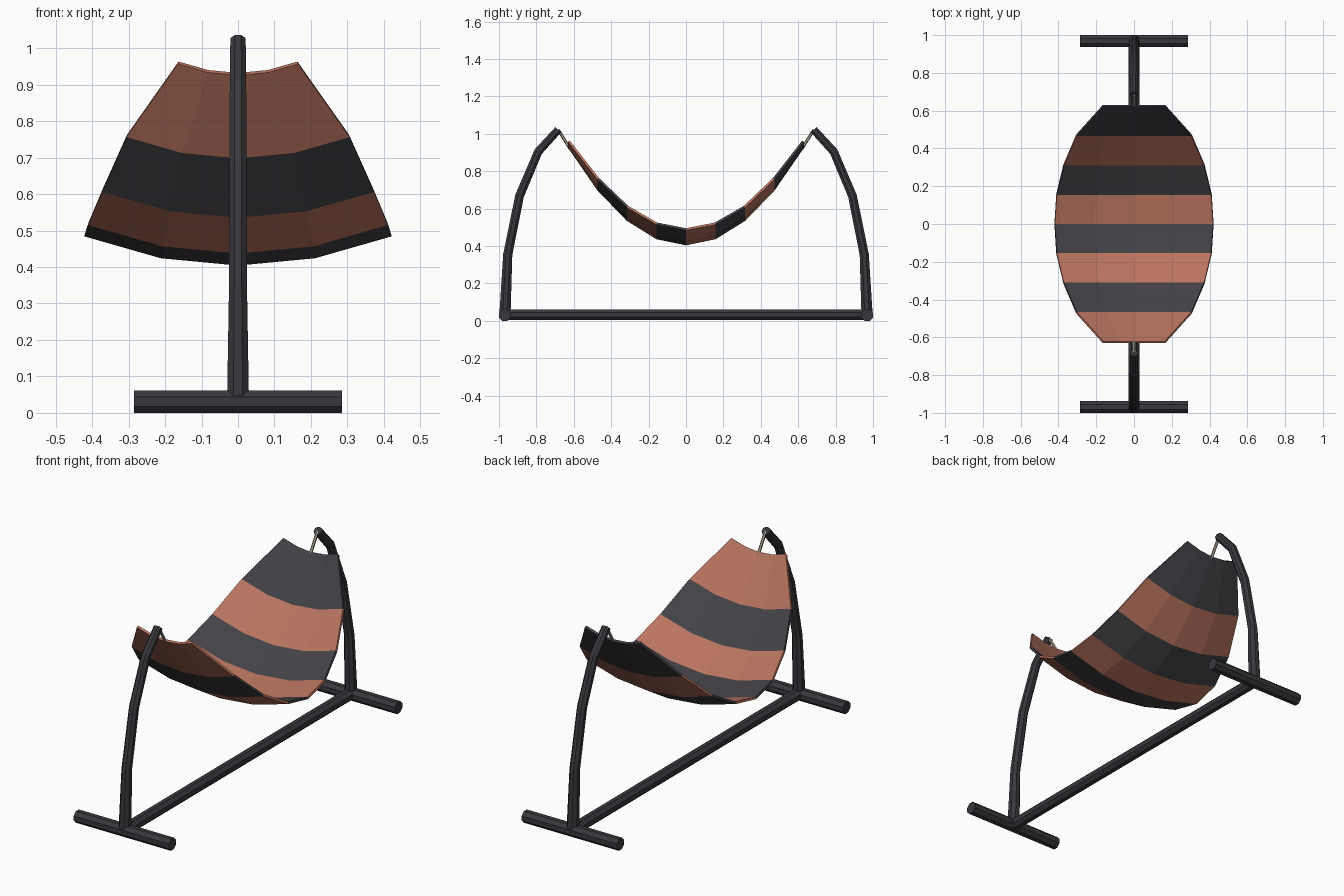
import bpy, bmesh, math
from mathutils import Vector

if "Cube" in bpy.data.objects:
    bpy.data.objects.remove(bpy.data.objects["Cube"])


def material(name, rgb):
    m = bpy.data.materials.new(name)
    m.diffuse_color = (*rgb, 1)
    m.use_nodes = True
    m.node_tree.nodes["Principled BSDF"].inputs["Base Color"].default_value = m.diffuse_color
    return m


METAL = material("dark metal", (0.04, 0.039, 0.046))
TERRACOTTA = material("terracotta cloth", (0.49, 0.175, 0.115))
CHARCOAL = material("charcoal cloth", (0.056, 0.054, 0.063))
ROPE = material("beige rope", (0.42, 0.36, 0.28))


def make_object(name, bm, mats):
    bmesh.ops.recalc_face_normals(bm, faces=bm.faces)
    me = bpy.data.meshes.new(name)
    bm.to_mesh(me)
    bm.free()
    for m in mats:
        me.materials.append(m)
    ob = bpy.data.objects.new(name, me)
    bpy.context.collection.objects.link(ob)
    return ob


def tube(name, points, radii, mat, sides=8):
    """Sweep a polygon along a path, with mitred bends and end caps."""
    pts = [Vector(p) for p in points]
    bm = bmesh.new()
    rings = []
    for i, p in enumerate(pts):
        d = Vector()
        if i > 0:
            d += (p - pts[i - 1]).normalized()
        if i < len(pts) - 1:
            d += (pts[i + 1] - p).normalized()
        d.normalize()
        side = Vector((1, 0, 0)) if abs(d.x) < 0.9 else Vector((0, 1, 0))
        up = d.cross(side).normalized()
        ring = []
        for k in range(sides):
            a = 2 * math.pi * (k + 0.5) / sides
            r = radii[i] / math.cos(math.pi / sides)
            ring.append(bm.verts.new(p + r * (math.cos(a) * side + math.sin(a) * up)))
        rings.append(ring)
    for a, b in zip(rings, rings[1:]):
        for k in range(sides):
            n = (k + 1) % sides
            bm.faces.new((a[k], a[n], b[n], b[k]))
    bm.faces.new(rings[0])
    bm.faces.new(rings[-1])
    return make_object(name, bm, [mat])


# Base bar
tube("base_bar", [(0, -0.968, 0.033), (0, 0.968, 0.033)], [0.029] * 2, METAL)

# Feet, curved posts and ropes at both ends
POST = [(0.968, 0.032), (0.953, 0.355), (0.89, 0.668), (0.79, 0.905), (0.683, 1.022)]
for s, end in ((-1, "front"), (1, "back")):
    tube(end + "_foot", [(-0.285, s * 0.969, 0.031), (0.285, s * 0.969, 0.031)],
         [0.031] * 2, METAL)
    tube(end + "_post", [(0, s * y, z) for y, z in POST],
         [0.03, 0.0245, 0.0235, 0.0225, 0.021], METAL)
    tube(end + "_rope", [(0, s * 0.683, 1.022), (0, s * 0.62, 0.92)],
         [0.007] * 2, ROPE, 6)

# Sagging cloth: eight bands lengthwise, four facets across
HALF_WIDTH = [0.42, 0.41, 0.372, 0.305, 0.164]
bm = bmesh.new()
rows = []
for j in range(-4, 5):
    w = HALF_WIDTH[abs(j)]
    t = j / 4
    rows.append([bm.verts.new((w * u, 0.626 * t, 0.41 + 0.519 * t * t + 0.19 * w * u * u))
                 for u in (-1, -0.5, 0, 0.5, 1)])
for j in range(8):
    for i in range(4):
        f = bm.faces.new((rows[j][i], rows[j][i + 1], rows[j + 1][i + 1], rows[j + 1][i]))
        f.material_index = j % 2
cloth = make_object("hammock_cloth", bm, [TERRACOTTA, CHARCOAL])
mod = cloth.modifiers.new("thickness", "SOLIDIFY")
mod.thickness = 0.012
mod.offset = 0
